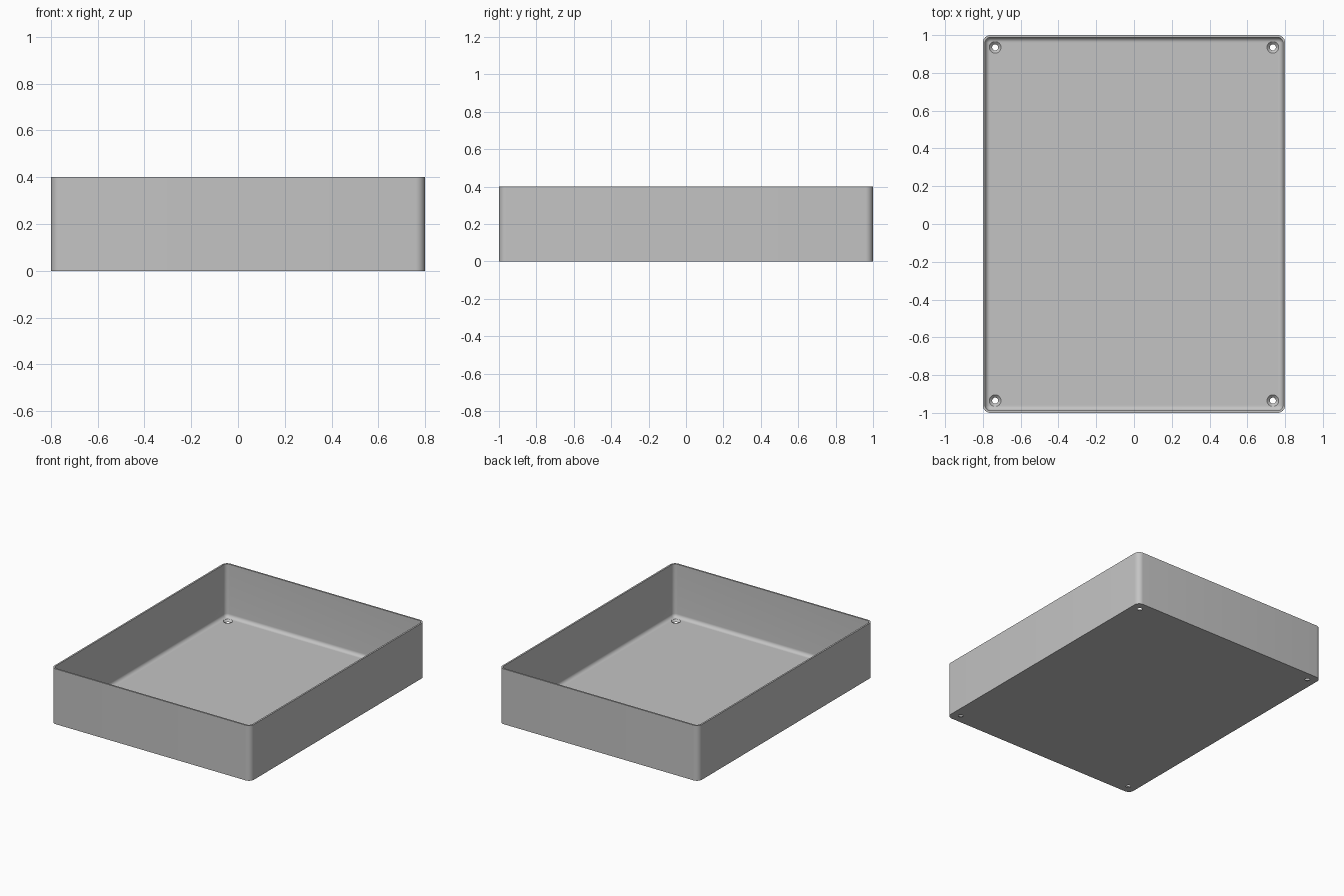
import bpy
import bmesh
from math import cos, sin, pi, radians

cube = bpy.data.objects.get("Cube")
if cube:
    bpy.data.objects.remove(cube, do_unlink=True)

HALF_X, HALF_Y, HEIGHT = 0.8, 1.0, 0.4
CORNER, WALL, FLOOR, FILLET = 0.04, 0.012, 0.015, 0.026
HOLE_X, HOLE_Y, HOLE_R, SINK_R = 0.735, 0.935, 0.016, 0.031
CORNER_STEPS, FILLET_STEPS = 8, 8

grey = bpy.data.materials.new("plain grey")
grey.use_nodes = True
colour = (0.55, 0.55, 0.55, 1)
grey.diffuse_color = colour
grey.node_tree.nodes["Principled BSDF"].inputs["Base Color"].default_value = colour


def make_object(name, bm):
    bmesh.ops.recalc_face_normals(bm, faces=bm.faces)
    mesh = bpy.data.meshes.new(name)
    bm.to_mesh(mesh)
    bm.free()
    mesh.materials.append(grey)
    obj = bpy.data.objects.new(name, mesh)
    bpy.context.collection.objects.link(obj)
    return obj


def rounded_ring(bm, inset, z):
    """Rounded rectangle of vertices, moved inwards from the outer wall."""
    ring = []
    for quarter, (sx, sy) in enumerate([(1, 1), (-1, 1), (-1, -1), (1, -1)]):
        for i in range(CORNER_STEPS + 1):
            a = (quarter + i / CORNER_STEPS) * pi / 2
            r = CORNER - inset
            ring.append(bm.verts.new((sx * (HALF_X - CORNER) + r * cos(a),
                                      sy * (HALF_Y - CORNER) + r * sin(a), z)))
    return ring


def skin(bm, rings):
    """Close a stack of rings into a solid."""
    for low, high in zip(rings, rings[1:]):
        n = len(low)
        for i in range(n):
            j = (i + 1) % n
            bm.faces.new((low[i], low[j], high[j], high[i]))
    bm.faces.new(rings[0])
    bm.faces.new(rings[-1])


# Open tray: outer wall, flat rim, inner wall, filleted floor
bm = bmesh.new()
profile = [(0, 0), (0, HEIGHT), (WALL, HEIGHT)]
for i in range(FILLET_STEPS + 1):
    a = i / FILLET_STEPS * pi / 2
    profile.append((WALL + FILLET * (1 - cos(a)), FLOOR + FILLET * (1 - sin(a))))
skin(bm, [rounded_ring(bm, inset, z) for inset, z in profile])
tray = make_object("tray", bm)

# Countersunk screw holes through the floor corners
bm = bmesh.new()
for sx in (-1, 1):
    for sy in (-1, 1):
        rings = []
        for r, z in [(HOLE_R, -0.05), (HOLE_R, 0.001), (SINK_R, FLOOR), (SINK_R, 0.06)]:
            rings.append([bm.verts.new((sx * HOLE_X + r * cos(k * pi / 16),
                                        sy * HOLE_Y + r * sin(k * pi / 16), z))
                          for k in range(32)])
        skin(bm, rings)
cutter = make_object("hole_cutter", bm)
cutter.hide_render = True

bpy.context.view_layer.objects.active = tray
tray.select_set(True)
cut = tray.modifiers.new("screw holes", "BOOLEAN")
cut.operation = "DIFFERENCE"
cut.solver = "EXACT"
cut.object = cutter
bpy.ops.object.modifier_apply(modifier=cut.name)
bpy.data.objects.remove(cutter, do_unlink=True)
bpy.ops.object.shade_smooth_by_angle(angle=radians(30))
